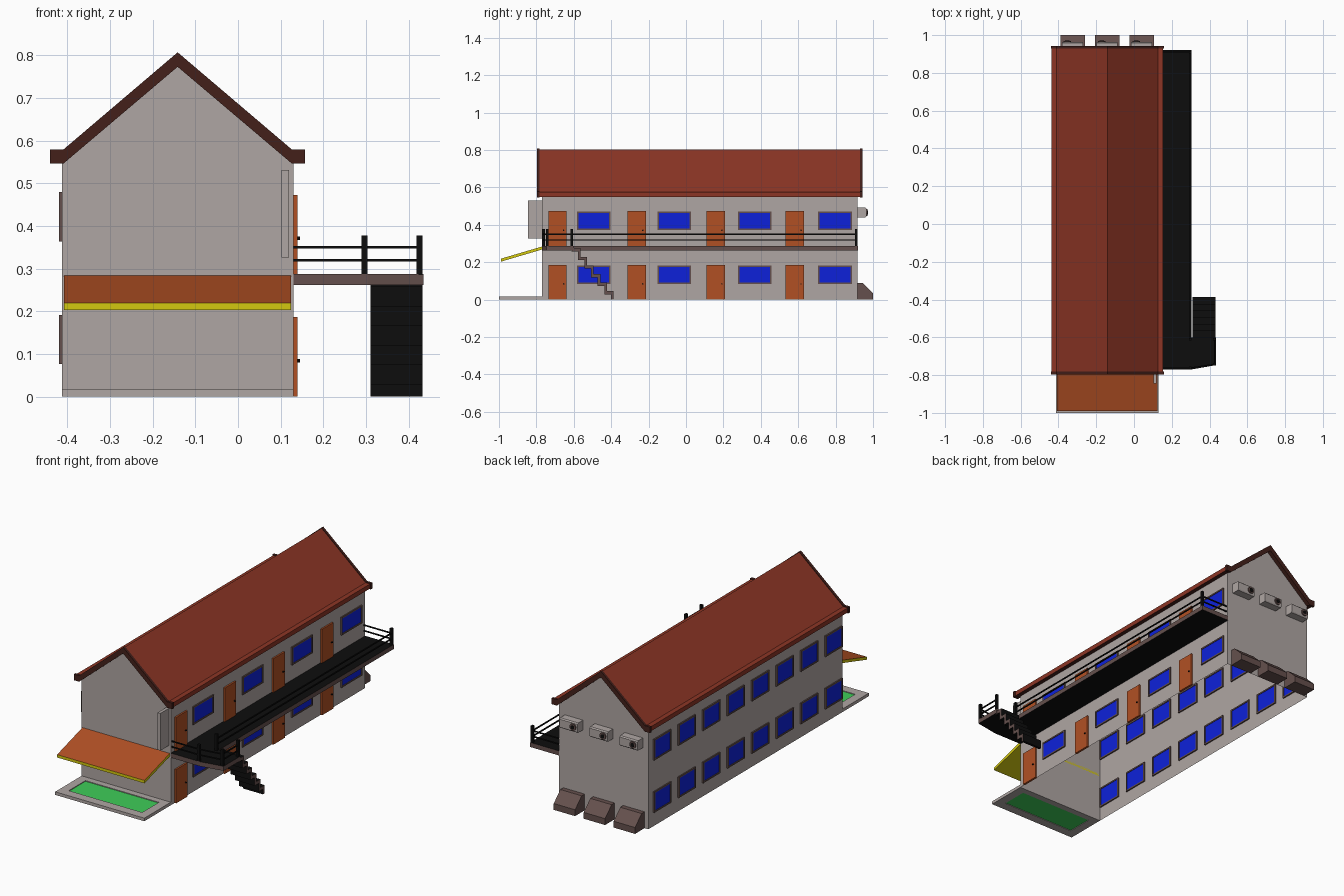
import bpy, bmesh, math
from mathutils import Vector

if "Cube" in bpy.data.objects:
    bpy.data.objects.remove(bpy.data.objects["Cube"])


def mat(name, r, g, b):
    lin = [((c / 255 + 0.055) / 1.055) ** 2.4 if c > 10 else c / 255 / 12.92 for c in (r, g, b)]
    m = bpy.data.materials.new(name)
    m.diffuse_color = (*lin, 1)
    m.use_nodes = True
    m.node_tree.nodes["Principled BSDF"].inputs["Base Color"].default_value = m.diffuse_color
    return m


WALL = mat("wall_grey", 175, 166, 163)
ROOF = mat("roof_red", 140, 53, 37)
TRIM = mat("dark_brown", 68, 32, 26)
ORANGE = mat("orange", 177, 80, 36)
BLUE = mat("window_blue", 13, 33, 218)
STONE = mat("brown_grey", 101, 80, 77)
BLACK = mat("black", 13, 13, 13)
GREEN = mat("green", 62, 205, 88)
YELLOW = mat("yellow", 212, 200, 16)


def finish(name, bm, mats, rule=None):
    bmesh.ops.recalc_face_normals(bm, faces=bm.faces)
    bm.normal_update()
    for f in bm.faces:
        f.material_index = rule(f) if rule else 0
    me = bpy.data.meshes.new(name)
    bm.to_mesh(me)
    bm.free()
    for m in mats:
        me.materials.append(m)
    ob = bpy.data.objects.new(name, me)
    bpy.context.collection.objects.link(ob)
    return ob


def prism(name, pts, axis, a, b, mats, rule=None):
    """Extrude a 2D profile along an axis: y -> (x,z), x -> (y,z), z -> (x,y)."""
    def put(p, t):
        return {'x': (t, p[0], p[1]), 'y': (p[0], t, p[1]), 'z': (p[0], p[1], t)}[axis]
    bm = bmesh.new()
    face = bm.faces.new([bm.verts.new(put(p, a)) for p in pts])
    r = bmesh.ops.extrude_face_region(bm, geom=[face])
    d = Vector(put((0, 0), b - a))
    bmesh.ops.translate(bm, vec=d, verts=[v for v in r['geom'] if isinstance(v, bmesh.types.BMVert)])
    return finish(name, bm, mats, rule)


def box(name, x, y, z, mats, rule=None):
    return prism(name, [(x[0], y[0]), (x[1], y[0]), (x[1], y[1]), (x[0], y[1])], 'z', z[0], z[1], mats, rule)


def cylinder(name, loc, r, depth, rot, m, seg=12):
    bpy.ops.mesh.primitive_cylinder_add(vertices=seg, radius=r, depth=depth, location=loc, rotation=rot)
    ob = bpy.context.object
    ob.name = name
    ob.data.materials.append(m)
    return ob


XL, XR, XM = -0.413, 0.13, -0.1415
YF, YB = -0.77, 0.917

# Gabled wall shell, open below and under the roof
bm = bmesh.new()
gable = [(XL, 0), (XL, 0.555), (XM, 0.783), (XR, 0.555), (XR, 0)]
rings = [[bm.verts.new((px, y, pz)) for px, pz in gable] for y in (YF, YB)]
for ring in rings:
    bm.faces.new(ring)
for i in (0, 3):
    bm.faces.new((rings[0][i], rings[0][i + 1], rings[1][i + 1], rings[1][i]))
finish("walls", bm, [WALL])


# Roof slab with flat eaves, and boards at both gable ends
def roof_profile(g):
    half = [(0.268, 0.55 - g), (0.295 + g, 0.55 - g), (0.295 + g, 0.575 + g), (0.268, 0.575 + g)]
    right = [(XM + x, z) for x, z in half]
    left = [(XM - x, z) for x, z in reversed(half)]
    return right + [(XM, 0.803 + g)] + left + [(XM, 0.777 - g)]


prism("roof", roof_profile(0), 'y', -0.785, 0.932, [ROOF, TRIM], lambda f: 1 if f.normal.z < -0.3 else 0)
for label, a, b in (("front", -0.797, -0.782), ("back", 0.929, 0.943)):
    prism(label + "_gable_board", roof_profile(0.004), 'y', a, b, [TRIM])


# Windows: a frame ring and a pane that both pass through the wall
def window(name, x, y0, y1, z0, z1):
    t = 0.008
    bm = bmesh.new()
    out = [(y0 - t, z0 - t), (y1 + t, z0 - t), (y1 + t, z1 + t), (y0 - t, z1 + t)]
    inn = [(y0, z0), (y1, z0), (y1, z1), (y0, z1)]
    v = [[bm.verts.new((x + s, *p)) for p in loop] for s in (-0.007, 0.007) for loop in (out, inn)]
    for i in range(4):
        j = (i + 1) % 4
        for a, b in ((0, 1), (1, 3), (3, 2), (2, 0)):
            bm.faces.new((v[a][i], v[a][j], v[b][j], v[b][i]))
    finish(name + "_frame", bm, [STONE])
    box(name + "_pane", (x - 0.004, x + 0.004), (y0, y1), (z0, z1), [BLUE])


for floor, (z0, z1) in enumerate(((0.092, 0.175), (0.38, 0.463))):
    for i in range(4):
        yc = -0.493 + 0.43 * i
        window(f"right_window_{floor}_{i}", XR, yc - 0.082, yc + 0.082, z0, z1)
    for i in range(8):
        yc = -0.69 + 0.213 * i
        window(f"left_window_{floor}_{i}", XL, yc - 0.066, yc + 0.066, z0 - 0.008, z1 + 0.008)

# Doors with knobs along the right side
for floor, (z0, z1) in enumerate(((0, 0.186), (0.287, 0.473))):
    for i in range(4):
        yc = -0.687 + 0.423 * i
        box(f"door_{floor}_{i}", (XR - 0.003, XR + 0.009), (yc - 0.049, yc + 0.049), (z0, z1), [ORANGE])
        cylinder(f"door_knob_{floor}_{i}", (XR + 0.011, yc + 0.033, z0 + 0.084), 0.004, 0.008,
                 (0, math.pi / 2, 0), BLACK, 8)

# Balcony with a landing
deck = [(XR, YF), (0.305, YF), (0.435, -0.747), (0.435, -0.6), (0.305, -0.6), (0.305, 0.92), (XR, 0.92)]
prism("balcony", deck, 'z', 0.262, 0.287, [STONE, BLACK], lambda f: 1 if abs(f.normal.z) > 0.5 else 0)

# Folded-plate stairs running down from the landing
n, y0, y1, top = 6, -0.6, -0.387, 0.275
run, rise = (y1 - y0) / n, top / n
upper, lower = [], []
for i in range(n):
    upper += [(y0 + i * run, top - i * rise), (y0 + (i + 1) * run, top - i * rise)]
    lower += [(y0 + i * run - 0.014, top - i * rise - 0.018), (y0 + (i + 1) * run - 0.014, top - i * rise - 0.018)]
upper.append((y1, 0))
lower.append((y1 - 0.014, 0))
prism("stairs", upper + lower[::-1], 'x', 0.311, 0.432, [BLACK, STONE], lambda f: 1 if abs(f.normal.x) > 0.5 else 0)


# Railings: posts and two rails between neighbours
def post(name, x, y):
    box(name, (x - 0.007, x + 0.007), (y - 0.007, y + 0.007), (0.285, 0.378), [BLACK])


def rail(name, p, q):
    p, q = Vector(p), Vector(q)
    d = (q - p).normalized()
    s = Vector((-d.y, d.x)) * 0.003
    for k, z in enumerate((0.319, 0.35)):
        prism(f"{name}_{k}", [p - s, q - s, q + s, p + s], 'z', z - 0.003, z + 0.003, [BLACK])


A, B, C, D, E = (0.297, -0.762), (0.426, -0.742), (0.426, -0.61), (0.297, -0.61), (0.297, 0.91)
for i, p in enumerate((A, B, C, D, E)):
    post(f"rail_post_{i}", *p)
for i, (p, q) in enumerate((((XR, -0.762), A), (A, B), (B, C), (D, E), (E, (XR, 0.91)))):
    rail(f"rail_{i}", p, q)

# Sloping awning over the entrance
prism("awning", [(YF, 0.284), (-0.99, 0.219), (-0.99, 0.203), (YF, 0.268)], 'x', -0.408, 0.124,
      [YELLOW, ORANGE], lambda f: 1 if f.normal.z > 0.5 else 0)

# Entrance pad: a grey kerb around a green bed
box("pad_front", (XL, XR), (-1.0, -0.95), (0, 0.017), [WALL])
box("pad_back", (XL, XR), (-0.805, YF), (0, 0.017), [WALL])
box("pad_left", (XL, -0.365), (-0.95, -0.805), (0, 0.017), [WALL])
box("pad_right", (0.082, XR), (-0.95, -0.805), (0, 0.017), [WALL])
box("green_bed", (-0.365, 0.082), (-0.95, -0.805), (0.003, 0.013), [GREEN])

# Blank hanging sign
box("sign", (0.102, 0.119), (-0.845, YF), (0.326, 0.531), [WALL])

# Back wall: air conditioners above, sloped bins below
for i in range(3):
    xc = -0.325 + 0.1825 * i
    prism(f"air_conditioner_{i}", [(YB, 0.44), (0.96, 0.44), (0.964, 0.446), (0.964, 0.488), (0.958, 0.494), (YB, 0.494)],
          'x', xc - 0.055, xc + 0.055, [WALL])
    cylinder(f"fan_{i}", (xc - 0.028, 0.965, 0.467), 0.019, 0.01, (math.pi / 2, 0, 0), STONE, 16)
    cylinder(f"fan_hub_{i}", (xc - 0.028, 0.967, 0.467), 0.011, 0.01, (math.pi / 2, 0, 0), BLACK, 12)
    prism(f"ground_box_{i}", [(YB, 0), (1.0, 0), (1.0, 0.035), (0.943, 0.09), (YB, 0.09)],
          'x', xc - 0.065, xc + 0.065, [STONE])
